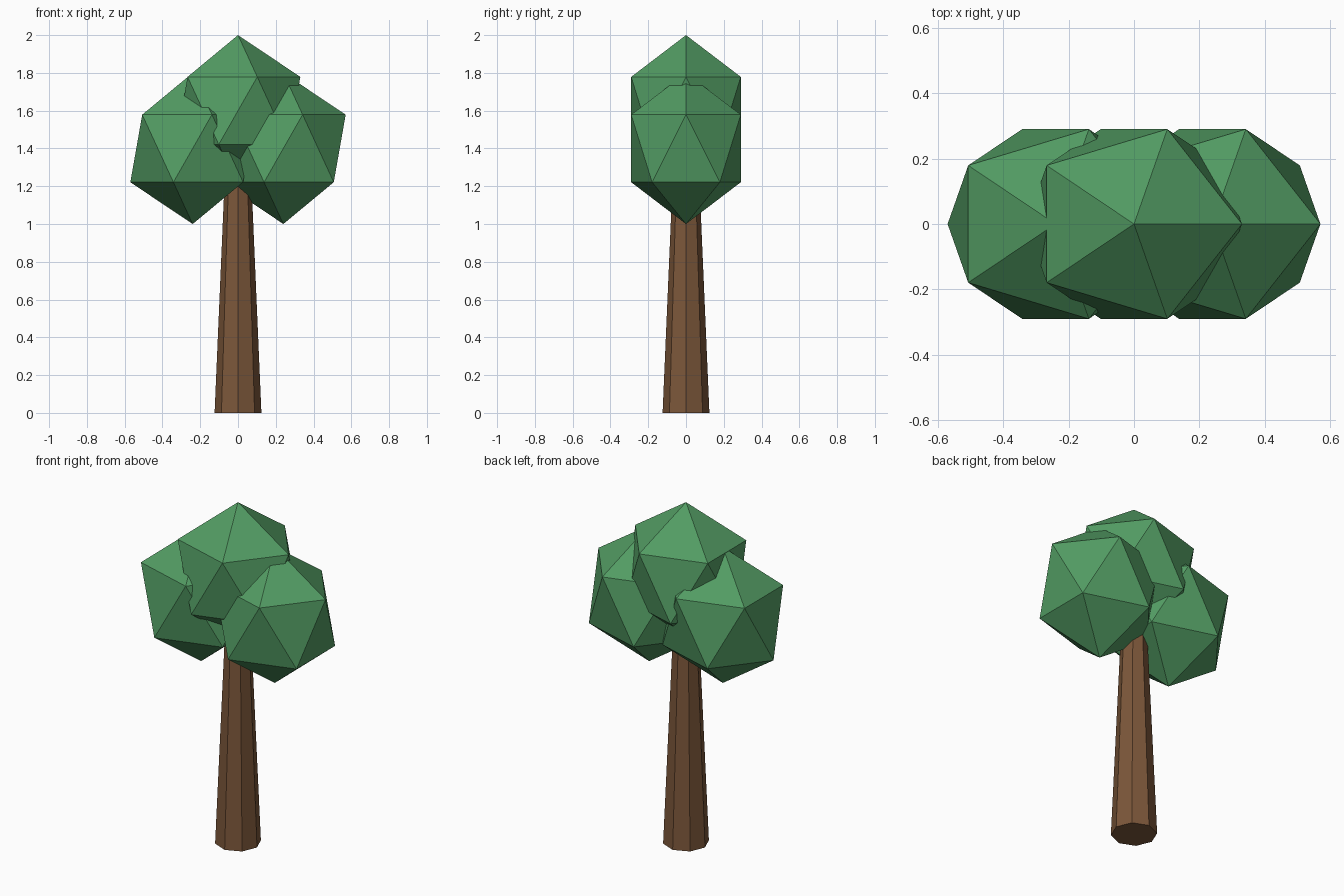
import bpy

cube = bpy.data.objects.get("Cube")
if cube:
    bpy.data.objects.remove(cube, do_unlink=True)


def flat_material(name, rgb):
    mat = bpy.data.materials.new(name)
    mat.use_nodes = True
    color = (*rgb, 1.0)
    mat.diffuse_color = color
    mat.node_tree.nodes["Principled BSDF"].inputs["Base Color"].default_value = color
    return mat


def finish(name, mat):
    obj = bpy.context.object
    obj.name = obj.data.name = name
    obj.data.materials.append(mat)
    bpy.ops.object.shade_flat()
    return obj


leaf_green = flat_material("leaf green", (0.085, 0.33, 0.125))
bark_brown = flat_material("bark brown", (0.20, 0.095, 0.042))

# Tapered eight-sided trunk, its top hidden in the foliage
TRUNK_HEIGHT = 1.3
bpy.ops.mesh.primitive_cone_add(vertices=8, radius1=0.124, radius2=0.068,
                                depth=TRUNK_HEIGHT,
                                location=(0, 0, TRUNK_HEIGHT / 2))
finish("trunk", bark_brown)

# Three overlapping low-poly clumps of leaves
clumps = {
    "foliage_right": (-0.24, 1.4),
    "foliage_left": (0.24, 1.4),
    "foliage_top": (0.0, 1.6),
}
for name, (x, z) in clumps.items():
    bpy.ops.mesh.primitive_ico_sphere_add(subdivisions=1, radius=1, location=(x, 0, z))
    clump = finish(name, leaf_green)
    clump.scale = (0.369, 0.341, 0.4)
